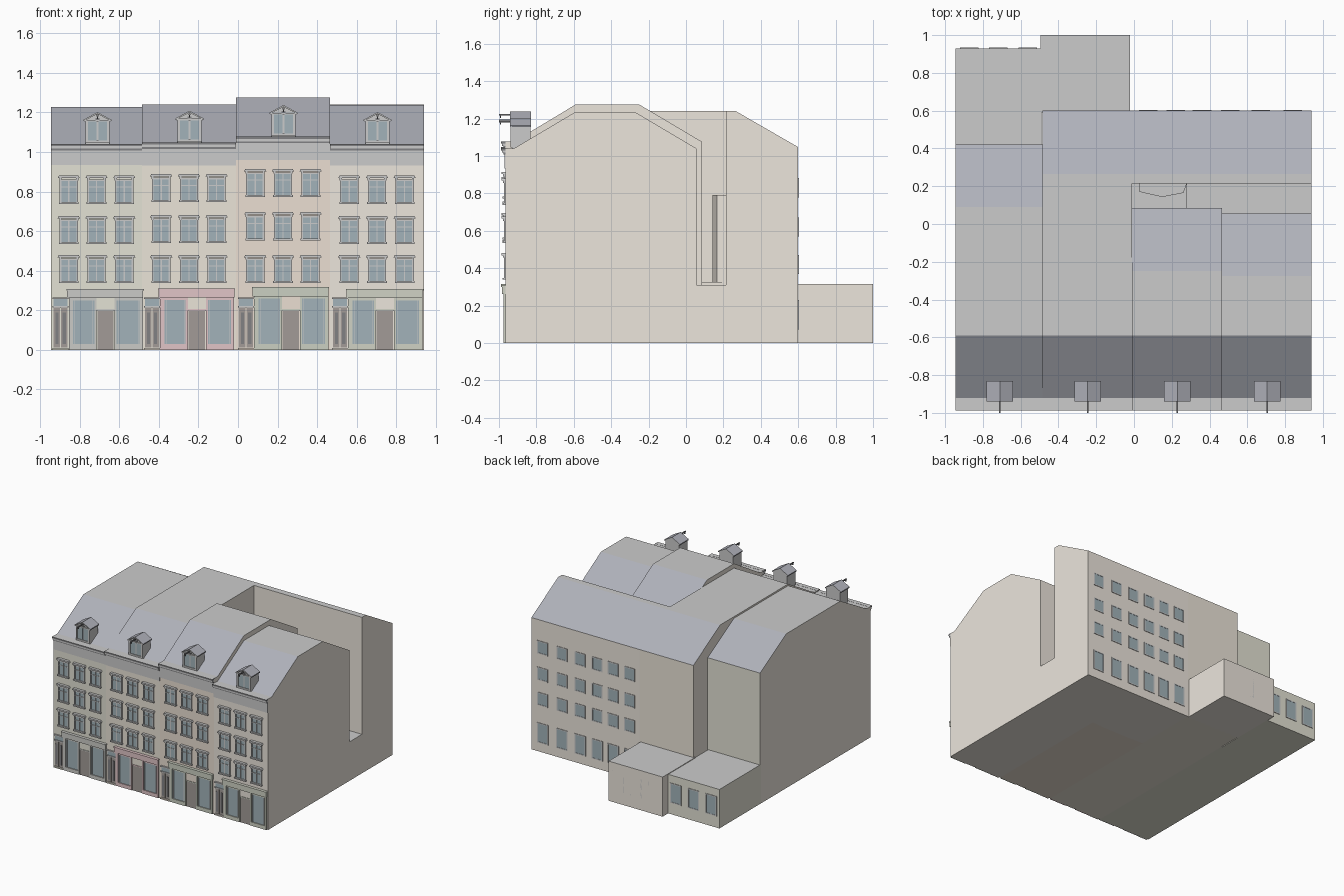
import bpy, bmesh

if "Cube" in bpy.data.objects:
    bpy.data.objects.remove(bpy.data.objects["Cube"])

COLORS = {
    "plaster_green": (0.77, 0.76, 0.66), "plaster_cream": (0.83, 0.78, 0.69),
    "plaster_peach": (0.83, 0.74, 0.65), "plaster_beige": (0.84, 0.79, 0.72),
    "slate": (0.43, 0.44, 0.49), "flat_roof": (0.60, 0.62, 0.60),
    "trim": (0.84, 0.84, 0.82), "glass": (0.36, 0.45, 0.49),
    "wood": (0.36, 0.33, 0.31), "dark": (0.22, 0.22, 0.23),
    "shop_grey": (0.60, 0.60, 0.57), "shop_pink": (0.75, 0.56, 0.57),
    "shop_green": (0.60, 0.63, 0.54), "shop_olive": (0.63, 0.65, 0.56),
}
MATS = {}
for key, rgb in COLORS.items():
    MATS[key] = bpy.data.materials.new(key)
    MATS[key].diffuse_color = (*rgb, 1)


class Part:
    """Collects boxes and prisms of several colours into one named object."""

    def __init__(self, name):
        self.name, self.bm, self.slots = name, bmesh.new(), []

    def slot(self, mat):
        if mat not in self.slots:
            self.slots.append(mat)
        return self.slots.index(mat)

    def prism(self, pts, axis, a, b, mats, cap):
        """Extrude a 2D profile along an axis; mats colours each edge's face."""
        def place(p, t):
            return {"x": (t, p[0], p[1]), "y": (p[0], t, p[1]), "z": (p[0], p[1], t)}[axis]
        va = [self.bm.verts.new(place(p, a)) for p in pts]
        vb = [self.bm.verts.new(place(p, b)) for p in pts]
        n = len(pts)
        for i in range(n):
            j = (i + 1) % n
            f = self.bm.faces.new((va[i], va[j], vb[j], vb[i]))
            f.material_index = self.slot(mats[i] if isinstance(mats, list) else mats)
        for ring in (va, vb):
            self.bm.faces.new(ring).material_index = self.slot(cap)

    def box(self, mat, x0, x1, y0, y1, z0, z1, top=None):
        self.prism([(x0, z0), (x1, z0), (x1, z1), (x0, z1)], "y", y0, y1,
                   [mat, mat, top or mat, mat], mat)

    def done(self):
        bmesh.ops.recalc_face_normals(self.bm, faces=self.bm.faces)
        mesh = bpy.data.meshes.new(self.name)
        self.bm.to_mesh(mesh)
        self.bm.free()
        for m in self.slots:
            mesh.materials.append(MATS[m])
        obj = bpy.data.objects.new(self.name, mesh)
        bpy.context.collection.objects.link(obj)
        return obj


F = -0.965   # front wall plane


def copy(src, name, loc):
    o = bpy.data.objects.new(name, src.data)
    o.location = loc
    bpy.context.collection.objects.link(o)


def window_front():
    """Sash window with sill, cross bars and projecting hood; origin at sill centre."""
    p = Part("front_window")
    p.box("glass", -0.040, 0.040, -0.003, 0.005, 0.01, 0.12)
    for s in (-1, 1):
        x = s * 0.042
        p.box("trim", x - 0.004, x + 0.004, -0.009, 0.005, 0.008, 0.122)
        p.box("trim", s * 0.042 - 0.006, s * 0.042 + 0.006, -0.014, 0.005, 0.118, 0.132)
    p.box("trim", -0.003, 0.003, -0.008, 0.005, 0.01, 0.12)
    p.box("trim", -0.040, 0.040, -0.007, 0.005, 0.083, 0.088)
    p.box("trim", -0.042, 0.042, -0.009, 0.005, 0.116, 0.124)
    p.box("trim", -0.050, 0.050, -0.016, 0.005, 0.0, 0.010)
    p.prism([(-0.056, 0.130), (0.056, 0.130), (0.050, 0.142), (-0.050, 0.142)],
            "y", -0.021, 0.005, "trim", "trim")
    return p.done()


def window_back(name, w, h):
    """Plain rear window facing +y; origin at centre."""
    p = Part(name)
    p.box("glass", -w/2, w/2, -0.005, 0.002, -h/2, h/2)
    for s in (-1, 1):
        p.box("trim", s*w/2 - 0.004, s*w/2 + 0.004, -0.005, 0.004, -h/2, h/2)
        p.box("trim", -w/2 - 0.004, w/2 + 0.004, -0.005, 0.004, s*h/2 - 0.004, s*h/2 + 0.004)
    return p.done()


def house_body(name, x0, x1, ridge, eave, flat_end, back, wall):
    p = Part(name)
    p.prism([(F, 0), (F, eave), (-0.92, eave), (-0.59, ridge), (flat_end, ridge),
             (back, eave), (back, 0)], "x", x0, x1,
            [wall, "flat_roof", "slate", "flat_roof", "slate", wall, wall], "plaster_beige")
    p.done()


def shopfront(n, x, wall, shop, dz):
    """Side door, glazed shop bays with a middle door, and a sign board."""
    top = 0.262 + dz * 0.25
    p = Part(f"shopfront_{n}")
    p.box(shop, x + 0.083, x + 0.468, F - 0.018, F, top, top + 0.046)
    p.box(shop, x + 0.080, x + 0.471, F - 0.023, F, top + 0.038, top + 0.046)
    for a, b in ((0.092, 0.113), (0.221, 0.232), (0.323, 0.334), (0.450, 0.466)):
        p.box(shop, x + a, x + b, F - 0.010, F, 0, top)
    for a, b in ((0.113, 0.221), (0.334, 0.450)):
        p.box("glass", x + a, x + b, F - 0.003, F, 0.03, top)
        p.box(shop, x + a, x + b, F - 0.010, F, 0, 0.03)
        p.box(shop, x + a, x + b, F - 0.008, F, top - 0.012, top)
        for s in (a + 0.007, b - 0.009):
            p.box("trim", x + s, x + s + 0.003, F - 0.006, F, 0.03, top - 0.012)
    p.box("wood", x + 0.236, x + 0.319, F - 0.005, F, 0, 0.20)
    p.box(shop, x + 0.232, x + 0.323, F - 0.008, F, 0.20, 0.207)
    p.box(wall, x + 0.232, x + 0.323, F - 0.004, F, 0.207, top)
    p.done()
    d = Part(f"house_door_{n}")
    for a in (0.016, 0.053):
        d.box("wood", x + a, x + a + 0.032, F - 0.005, F, 0.012, 0.215)
        d.box("dark", x + a + 0.008, x + a + 0.024, F - 0.007, F, 0.03, 0.19)
    d.box("glass", x + 0.016, x + 0.085, F - 0.004, F, 0.222, 0.258)
    d.box("trim", x + 0.010, x + 0.090, F - 0.010, F, 0.214, 0.222)
    d.box("trim", x + 0.010, x + 0.090, F - 0.012, F, 0.256, 0.264)
    d.box(wall, x + 0.010, x + 0.090, F - 0.012, F, 0, 0.010)
    d.done()


def cornice(n, x0, x1, base, eave):
    p = Part(f"cornice_{n}")
    p.box("trim", x0, x1, F - 0.005, F + 0.02, base, eave - 0.032)
    p.box("dark", x0, x1, F - 0.011, F + 0.02, eave - 0.032, eave - 0.022)
    p.box("trim", x0, x1, F - 0.018, F + 0.02, eave - 0.022, eave - 0.010)
    p.box("dark", x0, x1, F - 0.023, F + 0.01, eave - 0.010, eave + 0.001, top="trim")
    p.done()


def dormer():
    """Gabled dormer with double window and hoist beam; origin on eave level."""
    p = Part("dormer_1")
    y0, y1 = -0.93, -0.832
    p.prism([(-0.060, -0.005), (0.060, -0.005), (0.060, 0.115), (0, 0.150), (-0.060, 0.115)],
            "y", y0, y1, "trim", "trim")
    for s in (-1, 1):
        p.prism([(0, 0.147), (s*0.070, 0.110), (s*0.070, 0.118), (0, 0.156)],
                "y", y0 - 0.011, y1 + 0.002, "slate", "trim")
        p.box("glass", min(s*0.004, s*0.048), max(s*0.004, s*0.048), y0 - 0.003, y0, 0.012, 0.108)
        p.box("trim", s*0.054 - 0.006, s*0.054 + 0.006, y0 - 0.008, y0, 0, 0.113)
    p.box("trim", -0.065, 0.065, y0 - 0.009, y0, 0.108, 0.116)
    p.box("trim", -0.060, 0.060, y0 - 0.008, y0, 0.0, 0.012)
    p.box("dark", -0.010, 0.010, y0 - 0.003, y0, 0.116, 0.126)
    p.box("dark", -0.004, 0.004, -1.0, y0, 0.134, 0.143)
    p.box("dark", -0.003, 0.003, -0.995, -0.988, 0.122, 0.136)
    return p.done()


# Houses: left x, right x, ridge, eave, end of flat roof, back wall, wall, shop, dz, cornice base
HOUSES = [
    (-0.945, -0.485, 1.227, 1.040, 0.09, 0.42, "plaster_green", "shop_grey", 0.0, 0.935),
    (-0.485, -0.010, 1.240, 1.047, 0.265, 0.60, "plaster_cream", "shop_pink", 0.008, 0.932),
    (-0.010, 0.465, 1.275, 1.076, -0.25, 0.085, "plaster_peach", "shop_green", 0.034, 0.960),
    (0.465, 0.940, 1.236, 1.040, -0.275, 0.056, "plaster_beige", "shop_olive", 0.0, 0.932),
]
win, dorm = window_front(), dormer()
for i, (x0, x1, ridge, eave, fe, back, wall, shop, dz, cb) in enumerate(HOUSES):
    n = i + 1
    house_body(f"house_{n}", x0, x1, ridge, eave, fe, back, wall)
    shopfront(n, x0 - (0.002 if i == 0 else 0), wall, shop, dz)
    cornice(n, x0, x1, cb, eave)
    for r, z in enumerate((0.338, 0.535 + dz * 0.55, 0.738 + dz)):
        for c in range(3):
            first = x0 + (0.09 if i == 0 else 0.097)
            loc = (first + 0.14 * c, F, z)
            if i + r + c == 0:
                win.location = loc
            else:
                copy(win, f"front_window_{n}_{r}_{c}", loc)
    cx = (-0.71, -0.245, 0.23, 0.705)[i]
    if i == 0:
        dorm.location = (cx, 0, eave + 0.005)
    else:
        copy(dorm, f"dormer_{n}", (cx, 0, eave + 0.005))

# Rear wing behind the courtyard
wing = Part("rear_wing")
wing.prism([(0.215, 0), (0.215, 1.24), (0.265, 1.24), (0.60, 1.047), (0.60, 0)], "x", -0.01, 0.94,
           ["plaster_beige", "flat_roof", "slate", "plaster_beige", "plaster_beige"], "plaster_beige")
wing.done()

# Courtyard deck and polygonal stair tower
yard = Part("courtyard_base")
yard.box("plaster_beige", 0.28, 0.94, 0.05, 0.215, 0, 0.31, top="flat_roof")
yard.box("plaster_beige", -0.01, 0.28, 0.08, 0.215, 0, 0.325, top="flat_roof")
yard.box("plaster_beige", 0.28, 0.465, 0.08, 0.215, 0, 0.311, top="flat_roof")
yard.done()
tower = Part("stair_tower")
tower.prism([(0.03, 0.22), (0.03, 0.17), (0.15, 0.143), (0.262, 0.165), (0.282, 0.22)],
            "z", 0.30, 0.79, "plaster_beige", "flat_roof")
tower.done()

# Low rear extensions
ext = Part("rear_extensions")
ext.box("plaster_green", -0.945, -0.49, 0.41, 0.93, 0, 0.31, top="flat_roof")
ext.box("plaster_beige", -0.495, -0.02, 0.59, 1.0, 0, 0.315, top="flat_roof")
ext.done()

# Rear windows
small, large = window_back("rear_window", 0.085, 0.095), window_back("rear_window_low", 0.09, 0.15)
small.location, large.location = (0.84, 0.60, 0.83), (0.84, 0.60, 0.15)
for c, x in enumerate((0.84, 0.67, 0.51, 0.36, 0.22, 0.075)):
    for r, z in enumerate((0.83, 0.62, 0.42)):
        if c + r:
            copy(small, f"rear_window_{c}_{r}", (x, 0.60, z))
    if c:
        copy(large, f"rear_window_low_{c}", (x, 0.60, 0.15))
for e, (mid, y) in enumerate(((-0.718, 0.93), (-0.258, 0.996))):
    for c in (-1, 0, 1):
        copy(large, f"extension_window_{e}_{c + 1}", (mid + 0.155 * c, y, 0.17))

for m in bpy.data.materials:
    if m.users and not m.is_grease_pencil:
        m.use_nodes = True
        m.node_tree.nodes["Principled BSDF"].inputs["Base Color"].default_value = m.diffuse_color
